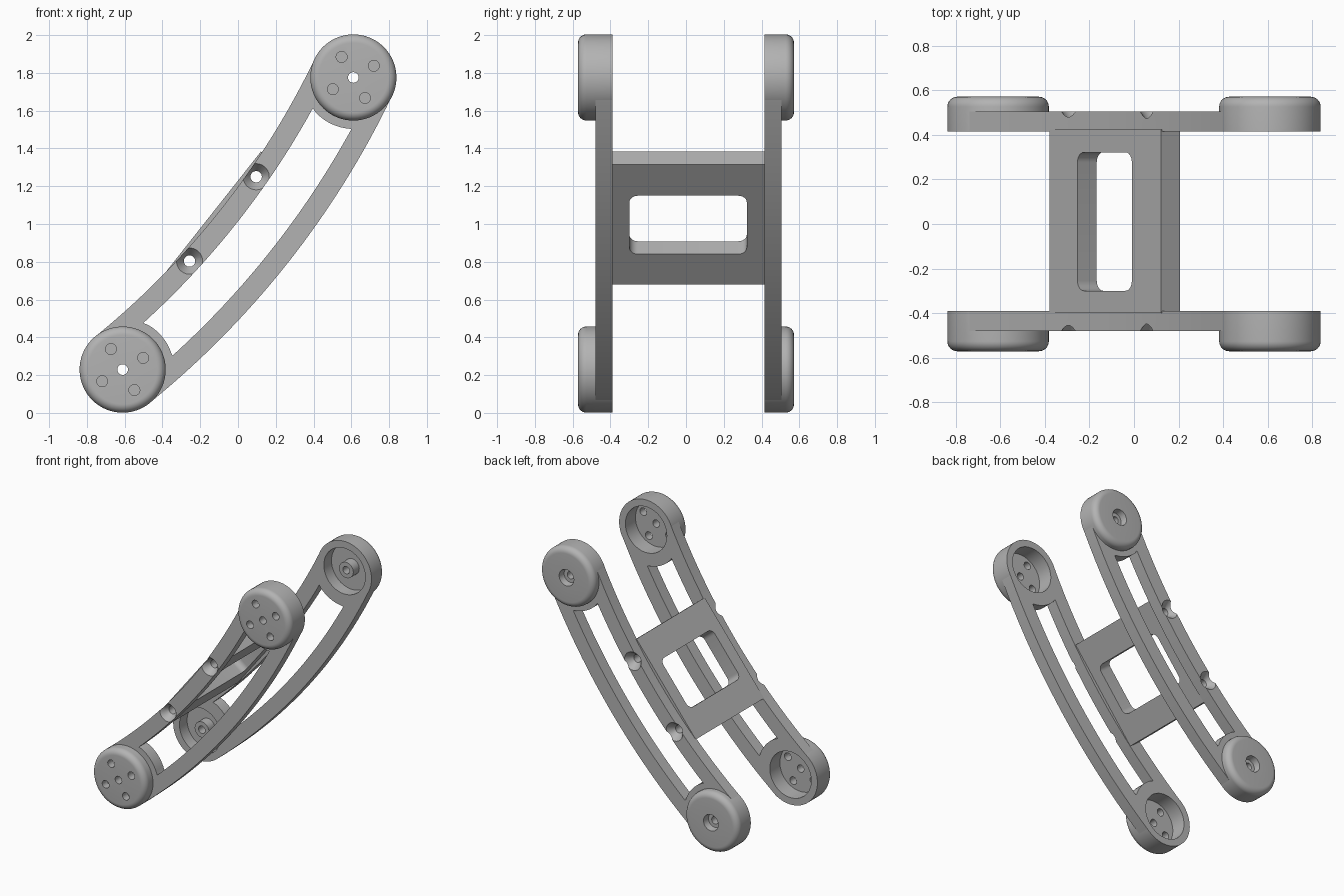
import bpy, bmesh, math
from mathutils import Matrix, Vector

if "Cube" in bpy.data.objects:
    bpy.data.objects.remove(bpy.data.objects["Cube"], do_unlink=True)

grey = bpy.data.materials.new("plain grey")
grey.use_nodes = True
grey.diffuse_color = (0.45, 0.45, 0.45, 1)
grey.node_tree.nodes["Principled BSDF"].inputs["Base Color"].default_value = (0.45, 0.45, 0.45, 1)

# Working frame: x along the linkage, y across the arm, z from front to back
TILT = Matrix(((0.62, 0.785, 0, 0), (0, 0, 1, 0), (0.785, -0.62, 0, 1.0025), (0, 0, 0, 1)))
HALF = 0.985            # half the distance between hub centres
R, SAG = 4.5, 0.109     # centre line arc of the arms
SWEEP = math.asin(HALF / R)
FRONT, BACK = -0.39, 0.415   # inner faces of the two arms
THICK = 0.09
HUB = 0.228
HOLES = (-0.315, 0.254)      # cross screw positions along the linkage
HOLE_Y = -0.078


def make(name, bm):
    bmesh.ops.recalc_face_normals(bm, faces=bm.faces)
    me = bpy.data.meshes.new(name)
    bm.to_mesh(me)
    bm.free()
    ob = bpy.data.objects.new(name, me)
    bpy.context.collection.objects.link(ob)
    me.materials.append(grey)
    return ob


def prism(name, outline, z0, z1):
    bm = bmesh.new()
    face = bm.faces.new([bm.verts.new((p[0], p[1], z0)) for p in outline])
    ext = bmesh.ops.extrude_face_region(bm, geom=[face])
    top = [v for v in ext["geom"] if isinstance(v, bmesh.types.BMVert)]
    bmesh.ops.translate(bm, verts=top, vec=(0, 0, z1 - z0))
    return make(name, bm)


def cone(name, x, y, z0, z1, r0, r1, seg=32):
    bm = bmesh.new()
    bmesh.ops.create_cone(bm, cap_ends=True, segments=seg, radius1=r0, radius2=r1, depth=z1 - z0,
                          matrix=Matrix.Translation((x, y, (z0 + z1) / 2)))
    return make(name, bm)


def block(name, lo, hi):
    return prism(name, [(lo[0], lo[1]), (hi[0], lo[1]), (hi[0], hi[1]), (lo[0], hi[1])], lo[2], hi[2])


def cut(ob, cutters):
    for c in cutters:
        c.hide_render = True
        mod = ob.modifiers.new("cut", "BOOLEAN")
        mod.operation, mod.solver, mod.object = "DIFFERENCE", "EXACT", c
    bpy.context.view_layer.update()
    done = bpy.data.meshes.new_from_object(ob.evaluated_get(bpy.context.evaluated_depsgraph_get()))
    ob.modifiers.clear()
    ob.data = done
    for c in cutters:
        bpy.data.objects.remove(c, do_unlink=True)


def finish(ob):
    ob.data.transform(TILT)
    bpy.ops.object.select_all(action="DESELECT")
    ob.select_set(True)
    bpy.context.view_layer.objects.active = ob
    bpy.ops.object.shade_smooth_by_angle(angle=math.radians(30))


def on_arc(radius, angle):
    return Vector((radius * math.sin(angle), SAG - R + radius * math.cos(angle)))


def band(half_width, limit, cap):
    """Curved band outline; cap lists (outward, across) points of the right-hand end."""
    n = 32
    steps = [limit * (2 * i / n - 1) for i in range(n + 1)]
    hub = Vector((HALF, on_arc(R, SWEEP)[1]))
    across = Vector((math.sin(SWEEP), math.cos(SWEEP)))
    outward = Vector((across.y, -across.x))
    end = [hub + outward * u + across * v for u, v in cap]
    mirrored = [Vector((-p.x, p.y)) for p in reversed(end)]
    return ([on_arc(R + half_width, a) for a in steps] + end
            + [on_arc(R - half_width, a) for a in reversed(steps)] + mirrored)


def arm_outline():
    w = HUB - 0.001
    cap = [(w * math.sin(a), w * math.cos(a)) for a in (math.pi * i / 32 for i in range(1, 32))]
    return band(w, SWEEP, cap)


def slot_outline():
    w, r = 0.116, 0.272
    phi = math.asin(w / r)
    cap = [(-r * math.cos(a), r * math.sin(a)) for a in (phi * (1 - i / 6) for i in range(1, 12))]
    return band(w, SWEEP - r * math.cos(phi) / R, cap)


def screw_holes():
    return [cone("screw_cutter", x, HOLE_Y, -1, 1, 0.03, 0.03) for x in HOLES]


# Curved slotted arms with countersunk screw holes
for name, inner, side in (("front_arm", FRONT, -1), ("back_arm", BACK, 1)):
    outer = inner + side * THICK
    lo, hi = min(inner, outer), max(inner, outer)
    arm = prism(name, arm_outline(), lo, hi)
    cutters = [prism("slot_cutter", slot_outline(), lo - 0.1, hi + 0.1)]
    cutters += [cone("bore_cutter", s * HALF, 0, lo - 0.1, hi + 0.1, 0.2, 0.2, 64) for s in (-1, 1)]
    cutters += screw_holes()
    for x in HOLES:
        a, b = outer - side * 0.055, outer + side * 0.005
        radii = (0.03, 0.073) if side > 0 else (0.073, 0.03)
        cutters.append(cone("sink_cutter", x, HOLE_Y, min(a, b), max(a, b), *radii))
    cut(arm, cutters)
    finish(arm)

# Cross plate with a rounded window
plate = block("cross_plate", (-0.435, -0.141, FRONT - 0.01), (0.374, -0.031, BACK + 0.01))
window = block("window_cutter", (-0.231, -0.3, -0.30), (0.163, 0.1, 0.322))
bm = bmesh.new()
bm.from_mesh(window.data)
edges = [e for e in bm.edges if abs((e.verts[0].co - e.verts[1].co).y) > 0.3]
bmesh.ops.bevel(bm, geom=edges, offset=0.045, segments=6, profile=0.5, affect="EDGES")
bm.to_mesh(window.data)
bm.free()
cut(plate, [window] + screw_holes())
finish(plate)


def lathe(name, profile, x, inner, side, seg=64):
    bm = bmesh.new()
    verts = [bm.verts.new((x + r, 0, inner + side * d)) for r, d in profile]
    loop = [bm.edges.new((v, verts[i - 1])) for i, v in enumerate(verts)]
    bmesh.ops.spin(bm, geom=verts + loop, cent=(x, 0, 0), axis=(0, 0, 1),
                   angle=math.tau, steps=seg, use_merge=False)
    bmesh.ops.remove_doubles(bm, verts=bm.verts, dist=0.0001)
    return make(name, bm)


def shell(depth, fillet=0.045):
    rim = [(0.175, 0), (HUB, 0)]
    turns = [math.pi / 2 * i / 8 for i in range(9)]
    return rim + [(HUB - fillet + fillet * math.cos(a), depth - fillet + fillet * math.sin(a)) for a in turns]


# Hollow round hubs: front ones bored for five screws, back ones with a bearing boss
for s, place in ((-1, "lower"), (1, "upper")):
    depth = 0.182
    profile = shell(depth) + [(0.028, depth), (0.028, depth - 0.06), (0.175, depth - 0.06)]
    hub = lathe(place + "_front_hub", profile, s * HALF, FRONT, -1)
    start = math.radians(22)
    bores = []
    for k in range(4):
        a = start + k * math.pi / 2
        bores.append(cone("bolt_cutter", s * HALF + 0.125 * math.cos(a), 0.125 * math.sin(a),
                          -0.7, -0.3, 0.029, 0.029, 24))
    cut(hub, bores)
    finish(hub)

    depth = 0.157
    profile = shell(depth) + [(0.062, depth), (0.055, depth - 0.05), (0.028, depth - 0.05), (0.028, 0.02),
                              (0.06, 0.02), (0.06, depth - 0.065), (0.175, depth - 0.065)]
    finish(lathe(place + "_back_hub", profile, s * HALF, BACK, 1))

# Drop the arc's tiny end offset so the hubs sit exactly on the arm ends
bpy.context.view_layer.update()
